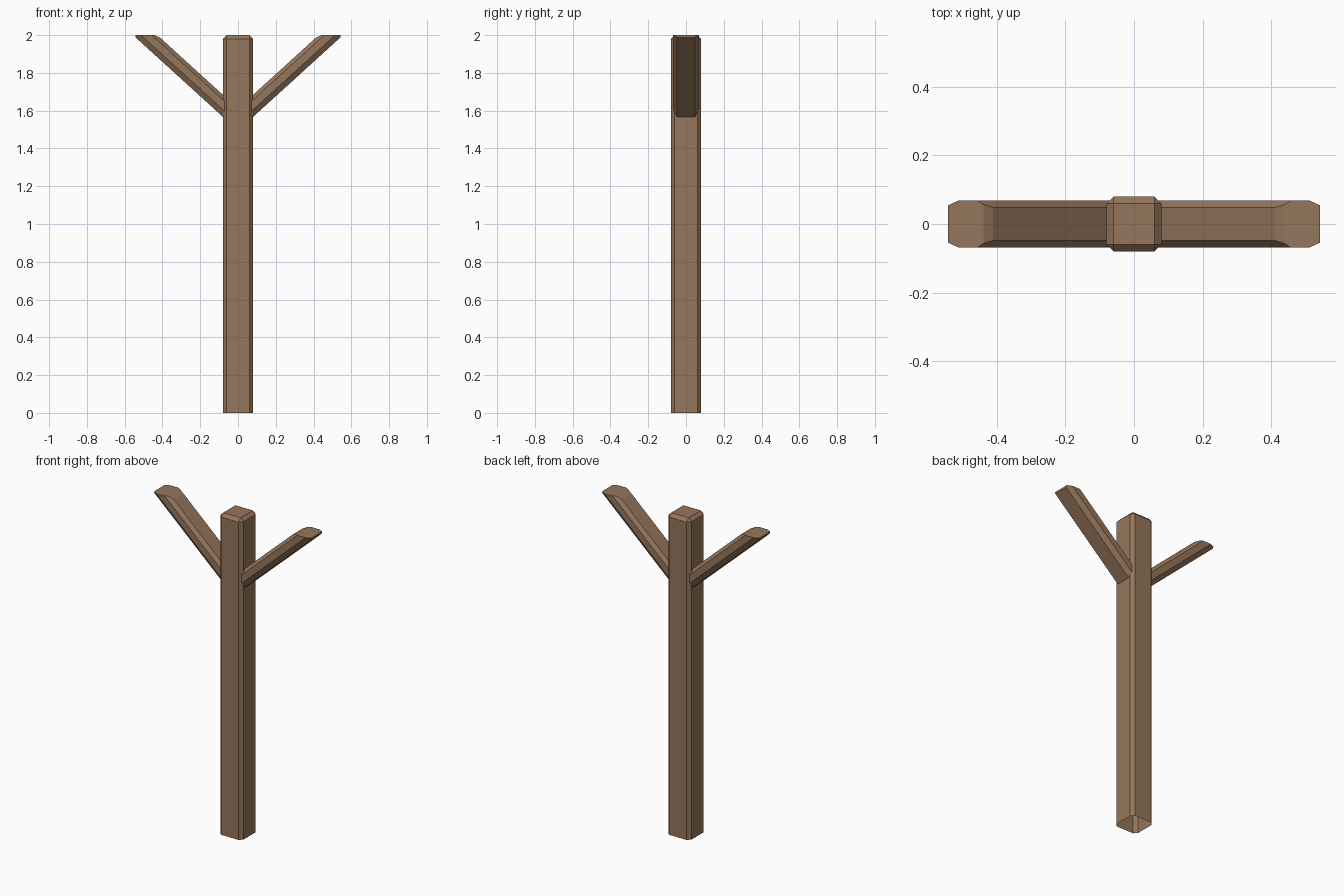
import bpy
import bmesh
from mathutils import Vector

cube = bpy.data.objects.get("Cube")
if cube:
    bpy.data.objects.remove(cube, do_unlink=True)

# Wood colour shared by all parts
wood = bpy.data.materials.new("brown_wood")
wood.use_nodes = True
colour = (0.30, 0.18, 0.105, 1)
wood.diffuse_color = colour
wood.node_tree.nodes["Principled BSDF"].inputs["Base Color"].default_value = colour

POST = 0.08
HEIGHT = 2.0
CHAMFER = 0.02


def finish(name, bm):
    bmesh.ops.recalc_face_normals(bm, faces=bm.faces[:])
    mesh = bpy.data.meshes.new(name)
    bm.to_mesh(mesh)
    bm.free()
    mesh.materials.append(wood)
    obj = bpy.data.objects.new(name, mesh)
    bpy.context.collection.objects.link(obj)


# Post: chamfered square beam, open underneath
bm = bmesh.new()
bmesh.ops.create_cube(bm, size=1)
for v in bm.verts:
    v.co = Vector((v.co.x * 2 * POST, v.co.y * 2 * POST, (v.co.z + 0.5) * HEIGHT))
bottom = [f for f in bm.faces if f.calc_center_median().z < 0.01]
bmesh.ops.delete(bm, geom=bottom, context="FACES")
edges = [e for e in bm.edges if not e.is_boundary]
bmesh.ops.bevel(bm, geom=edges, offset=CHAMFER, segments=1, affect="EDGES", profile=0.5)
finish("post", bm)


# Braces: chamfered sloping beams trimmed level with the post top
def make_brace(name, side):
    start, length, rise = 0.07, 0.7, 0.91
    half, flat = 0.068, 0.048
    low, low_side, high_side, high = 1.558, 1.596, 1.648, 1.675
    section = [(flat, low), (half, low_side), (half, high_side), (flat, high)]
    section += [(-y, z) for y, z in reversed(section)]
    bm = bmesh.new()
    face = bm.faces.new([bm.verts.new((start, y, z)) for y, z in section])
    grown = bmesh.ops.extrude_face_region(bm, geom=[face], use_keep_orig=True)["geom"]
    ends = [g for g in grown if isinstance(g, bmesh.types.BMVert)]
    bmesh.ops.translate(bm, verts=ends, vec=(length, 0, length * rise))
    # Level top, upright tip and small sloped edge
    trims = [((0, 0, HEIGHT), (0, 0, 1)),
             ((0.543, 0, 0), (1, 0, 0)),
             ((0.44, 0, HEIGHT), (-0.45, 0, 0.89))]
    for point, normal in trims:
        geom = bm.verts[:] + bm.edges[:] + bm.faces[:]
        cut = bmesh.ops.bisect_plane(bm, geom=geom, plane_co=point, plane_no=normal,
                                     clear_outer=True)["geom_cut"]
        rim = [g for g in cut if isinstance(g, bmesh.types.BMEdge)]
        bmesh.ops.holes_fill(bm, edges=rim, sides=0)
    for v in bm.verts:
        v.co.x *= side
    finish(name, bm)


make_brace("left_brace", 1)
make_brace("right_brace", -1)
